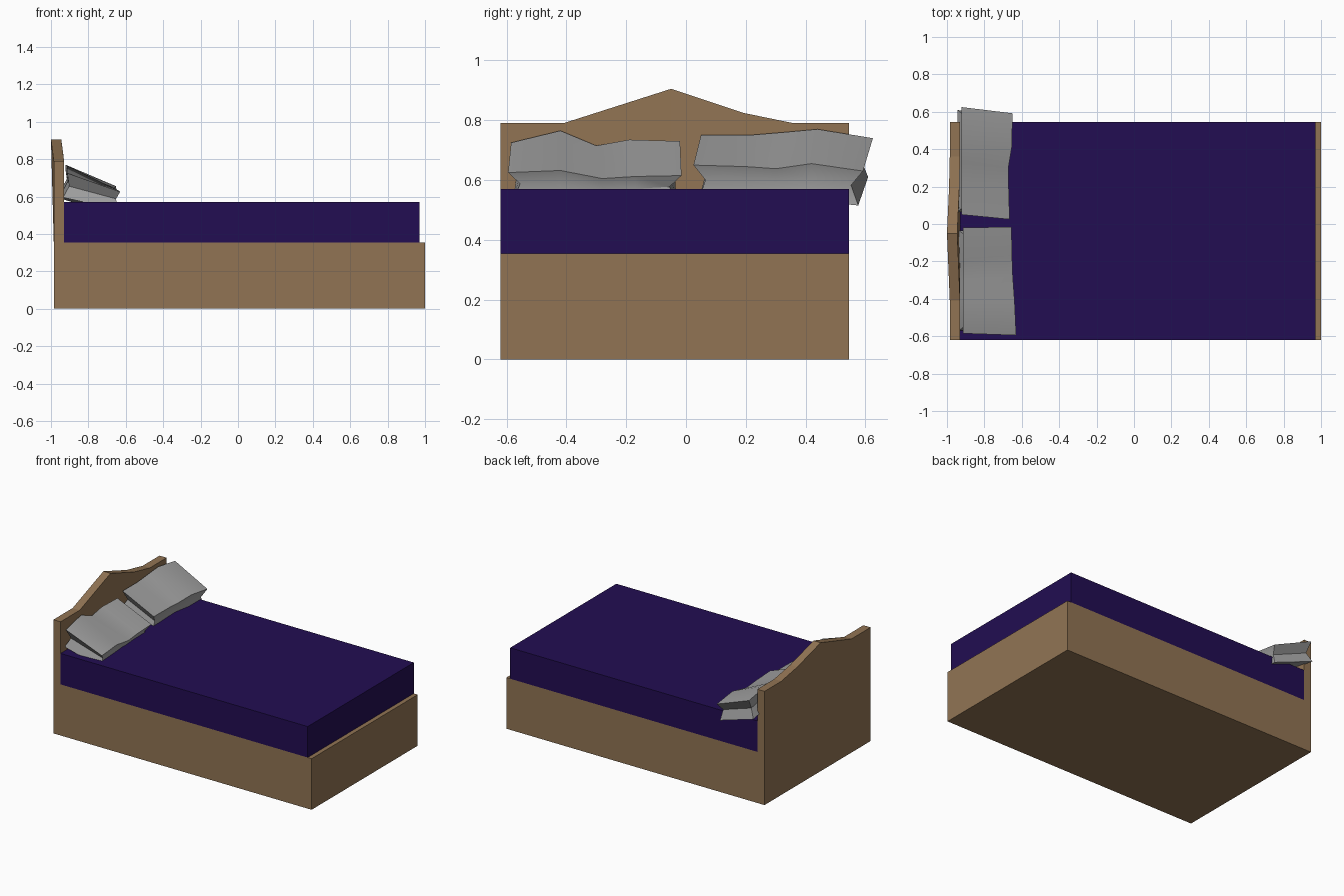
import bpy, bmesh, math

if "Cube" in bpy.data.objects:
    bpy.data.objects.remove(bpy.data.objects["Cube"])


def material(name, rgb):
    m = bpy.data.materials.new(name)
    m.diffuse_color = (*rgb, 1)
    m.use_nodes = True
    m.node_tree.nodes["Principled BSDF"].inputs["Base Color"].default_value = m.diffuse_color
    return m


wood = material("wood_brown", (0.285, 0.175, 0.088))
purple = material("dark_purple", (0.016, 0.004, 0.085))
grey = material("pillow_grey", (0.35, 0.35, 0.35))


def finish(name, bm, mat):
    bmesh.ops.recalc_face_normals(bm, faces=bm.faces[:])
    mesh = bpy.data.meshes.new(name)
    bm.to_mesh(mesh)
    bm.free()
    mesh.materials.append(mat)
    obj = bpy.data.objects.new(name, mesh)
    bpy.context.collection.objects.link(obj)
    return obj


def box(name, lo, hi, mat):
    bm = bmesh.new()
    bmesh.ops.create_cube(bm, size=1)
    for v in bm.verts:
        v.co = [(a + b) / 2 + c * (b - a) for a, b, c in zip(lo, hi, v.co)]
    return finish(name, bm, mat)


def loft(name, rings, mat, folded_ends=False):
    """Skin a list of matching closed rings and cap both ends."""
    bm = bmesh.new()
    vs = [[bm.verts.new(p) for p in ring] for ring in rings]
    n = len(vs[0])
    for a, b in zip(vs, vs[1:]):
        for i in range(n):
            j = (i + 1) % n
            bm.faces.new((a[i], a[j], b[j], b[i]))
    for r in (vs[0], vs[-1]):
        if folded_ends:
            bm.faces.new((r[0], r[1], r[2], r[5]))
            bm.faces.new((r[5], r[2], r[3], r[4]))
        else:
            bm.faces.new(r)
    return finish(name, bm, mat)


# Bed base and mattress
Y0, Y1 = -0.62, 0.545
box("bed_base", (-0.985, Y0, 0), (1.0, Y1, 0.355), wood)
box("mattress", (-0.93, Y0, 0.355), (0.97, Y1, 0.57), purple)

# Headboard: columns of (y, top height, backward lean of the top)
columns = [(Y0, 0.79, 0), (-0.41, 0.79, 0), (-0.05, 0.905, 0.015),
           (0.19, 0.825, 0.004), (0.36, 0.79, 0), (Y1, 0.79, 0)]
loft("headboard",
     [[(-0.985, y, 0.355), (-0.985 - d, y, z), (-0.93 - d, y, z), (-0.93, y, 0.355)]
      for y, z, d in columns], wood)


# Pillows: columns of (y back, z back, y front, x front, z front, z bottom front)
def pillow(name, cols, back_x):
    rings = []
    for i, (yb, zb, yf, xf, zf, zu) in enumerate(cols):
        pinch = 0.04 if i == 0 else -0.04 if i == len(cols) - 1 else 0
        rings.append([
            (back_x, yb, zb),                                  # top back
            (xf, yf, zf),                                      # top front
            (xf - 0.022, yf + pinch, (zf + zu) / 2 + 0.01),    # waist front
            (xf - 0.015, yf + pinch * 0.4, zu),                # bottom front
            (back_x - 0.022, yb + pinch * 0.4, zb - 0.13),     # bottom back
            (back_x + 0.01, yb + pinch, zb - 0.07),            # waist back
        ])
    obj = loft(name, rings, grey, folded_ends=True)
    bpy.context.view_layer.objects.active = obj
    obj.select_set(True)
    bpy.ops.object.shade_smooth_by_angle(angle=math.radians(35))
    obj.select_set(False)


pillow("pillow_front", [
    (-0.585, 0.725, -0.595, -0.63, 0.625, 0.53),
    (-0.42, 0.765, -0.42, -0.638, 0.632, 0.52),
    (-0.30, 0.715, -0.28, -0.648, 0.605, 0.50),
    (-0.19, 0.735, -0.17, -0.652, 0.612, 0.51),
    (-0.02, 0.73, -0.015, -0.655, 0.615, 0.52)], -0.913)
pillow("pillow_rear", [
    (0.05, 0.75, 0.025, -0.665, 0.65, 0.53),
    (0.21, 0.75, 0.20, -0.67, 0.645, 0.53),
    (0.33, 0.76, 0.30, -0.672, 0.638, 0.52),
    (0.44, 0.77, 0.42, -0.652, 0.655, 0.53),
    (0.625, 0.74, 0.592, -0.65, 0.63, 0.515)], -0.922)
